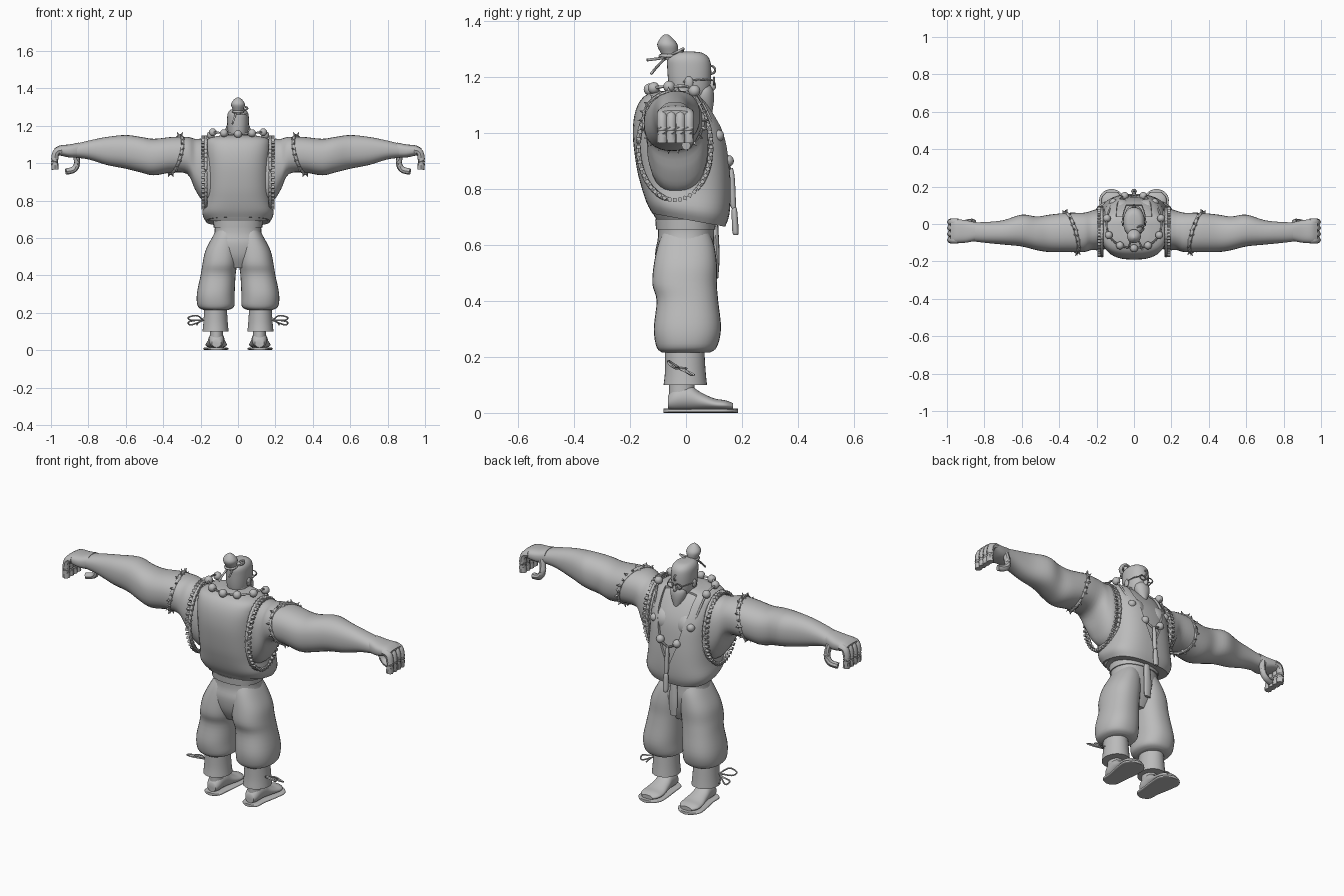
import bpy, bmesh, math
from mathutils import Vector, Matrix

cube = bpy.data.objects.get("Cube")
if cube:
    bpy.data.objects.remove(cube, do_unlink=True)

GREY = (0.5, 0.5, 0.5, 1)
clay = bpy.data.materials.new("plain_grey")
clay.use_nodes = True
clay.diffuse_color = GREY
clay.node_tree.nodes["Principled BSDF"].inputs["Base Color"].default_value = GREY


def finish(bm, name, mirror=False, smooth=True):
    """Turn a bmesh into a named, coloured and optionally mirrored object."""
    bmesh.ops.recalc_face_normals(bm, faces=bm.faces)
    mesh = bpy.data.meshes.new(name)
    bm.to_mesh(mesh)
    bm.free()
    mesh.materials.append(clay)
    obj = bpy.data.objects.new(name, mesh)
    bpy.context.collection.objects.link(obj)
    bpy.ops.object.select_all(action='DESELECT')
    obj.select_set(True)
    bpy.context.view_layer.objects.active = obj
    if smooth:
        bpy.ops.object.shade_smooth_by_angle(angle=math.radians(45))
    if mirror:
        mod = obj.modifiers.new("mirror", 'MIRROR')
        mod.use_mirror_merge = False
    return obj


def spline(points, steps):
    """Catmull-Rom interpolation through tuples of any length."""
    pts = [Vector(p) for p in points]
    out = []
    for i in range(len(pts) - 1):
        a, b, c, d = pts[max(i - 1, 0)], pts[i], pts[i + 1], pts[min(i + 2, len(pts) - 1)]
        for k in range(steps):
            t = k / steps
            out.append(b + (c - a) * (t / 2) + (a * 2 - b * 5 + c * 4 - d) * (t * t / 2)
                       + (b * 3 - a - c * 3 + d) * (t ** 3 / 2))
    return out + [pts[-1]]


def bridge(bm, rings, close=False):
    """Skin a list of equal vertex rings, capping both ends unless closed."""
    count = len(rings[0])
    pairs = list(zip(rings, rings[1:])) + ([(rings[-1], rings[0])] if close else [])
    for low, high in pairs:
        for j in range(count):
            n = (j + 1) % count
            bm.faces.new((low[j], low[n], high[n], high[j]))
    if not close:
        bm.faces.new(rings[0])
        bm.faces.new(rings[-1])


def loft(name, axis, rows, mirror=False, power=2.0, sides=32, steps=4):
    """Rows hold the station on the axis, then min and max of the other two axes."""
    a = "xyz".index(axis)
    b, c = [i for i in range(3) if i != a]
    bm = bmesh.new()
    rings = []
    for at, b0, b1, c0, c1 in spline(rows, steps):
        ring = []
        for j in range(sides):
            co = [0, 0, 0]
            co[a] = at
            for i, low, high, w in ((b, b0, b1, math.cos(math.tau * j / sides)),
                                    (c, c0, c1, math.sin(math.tau * j / sides))):
                w = math.copysign(abs(w) ** (2 / power), w)
                co[i] = (low + high) / 2 + w * (high - low) / 2
            ring.append(bm.verts.new(co))
        rings.append(ring)
    bridge(bm, rings)
    return finish(bm, name, mirror)


def tube(name, points, radius, mirror=False, close=False, steps=5, sides=8):
    """Round cord following a smooth path."""
    path = spline(points + points[:1] if close else points, steps)
    if close:
        path.pop()
    bm = bmesh.new()
    rings = []
    for i, p in enumerate(path):
        last = len(path) - 1
        ahead = path[(i + 1) % len(path)] if close else path[min(i + 1, last)]
        behind = path[i - 1] if close else path[max(i - 1, 0)]
        turn = (ahead - behind).to_track_quat('Z', 'Y')
        rings.append([bm.verts.new(p + turn @ Vector((radius * math.cos(math.tau * j / sides),
                     radius * math.sin(math.tau * j / sides), 0))) for j in range(sides)])
    bridge(bm, rings, close)
    return finish(bm, name, mirror)


def ball(name, centre, size, mirror=False):
    bm = bmesh.new()
    bmesh.ops.create_uvsphere(bm, u_segments=20, v_segments=12, radius=1,
                              matrix=Matrix.Translation(centre) @ Matrix.Diagonal((*size, 1)))
    return finish(bm, name, mirror)


def sym(rows):
    """Expand (z, half width, back, front) rows to full extents."""
    return [(z, -w, w, y0, y1) for z, w, y0, y1 in rows]


# Torso: bare chest inside an open vest
vest_rows = [(.69, .17, -.12, .14), (.73, .19, -.14, .155), (.8, .18, -.16, .16),
             (.9, .175, -.18, .155), (1, .175, -.19, .14), (1.08, .175, -.18, .1),
             (1.13, .16, -.15, .06), (1.15, .08, -.1, .03)]
vest = loft("vest", 'z', sym(vest_rows), power=2.7, sides=48)
for v in vest.data.vertices:
    if v.co.z < .85:
        v.co.z -= .18 * v.co.y * (.85 - v.co.z) / .16
inset = .014
loft("chest", 'z', sym([(z, w - inset, y0 + inset, y1 - inset) for z, w, y0, y1 in vest_rows]),
     power=2.7, sides=48)

# Neckline opening cut out of the vest
bm = bmesh.new()
outline = [(-.1, 1.2), (-.09, 1.05), (-.05, .88), (0, .76), (.05, .88), (.09, 1.05), (.1, 1.2)]
face = bm.faces.new([bm.verts.new((x, .04, z)) for x, z in outline])
move = bmesh.ops.extrude_face_region(bm, geom=[face])["geom"]
bmesh.ops.translate(bm, vec=(0, .3, 0), verts=[g for g in move if isinstance(g, bmesh.types.BMVert)])
cutter = finish(bm, "neckline_cutter", smooth=False)
cutter.hide_render = True
cut = vest.modifiers.new("neckline", 'BOOLEAN')
cut.operation, cut.object, cut.solver = 'DIFFERENCE', cutter, 'EXACT'
bpy.context.view_layer.objects.active = vest
bpy.ops.object.modifier_apply(modifier=cut.name)
bpy.data.objects.remove(cutter, do_unlink=True)
for x in (-.035, .035):
    ball("chest_muscle", (2 * x, .07, .98), (.07, .065, .07))

# Arms from the side of the chest to the wrist
loft("arm", 'x', [(.13, -.13, .07, .77, 1.12), (.19, -.14, .08, .8, 1.13), (.23, -.14, .07, .86, 1.13),
                  (.27, -.15, .06, .94, 1.14), (.35, -.15, .06, .95, 1.14), (.45, -.15, .05, .935, 1.13),
                  (.52, -.14, .04, .95, 1.14), (.6, -.12, .05, .97, 1.15), (.7, -.11, .02, .99, 1.14),
                  (.8, -.1, .01, 1.02, 1.12), (.88, -.09, .01, 1.03, 1.1)], mirror=True, power=2.3)

# Half-closed hands
loft("palm", 'x', [(.85, -.09, .01, 1.03, 1.11), (.9, -.1, .02, 1.03, 1.1), (.95, -.1, .025, 1.04, 1.095),
                   (.98, -.1, .02, 1.04, 1.08)], mirror=True, power=2.6)
for y in (-.085, -.053, -.021, .01):
    tube("finger", [(.94, y, 1.07), (.97, y, 1.06), (.98, y, 1.02), (.978, y, .965)], .019, True)
tube("thumb", [(.87, 0, 1.06), (.86, .01, 1), (.88, .01, .965), (.92, 0, .955)], .017, True)

# Ragged leaf fringe round each upper arm
bm = bmesh.new()
for i in range(22):
    turn = math.tau * i / 22
    out = Vector((0, math.cos(turn), math.sin(turn)))
    y, z = .105 * out.y, .1 * out.z
    lean = (out + Vector((.5 if i % 2 else -.5, 0, 0))).to_track_quat('Z', 'X')
    spot = Vector((.335 - .25 * z + .3 * y, y - .045, z + 1.045))
    bmesh.ops.create_cone(bm, segments=4, radius1=.02, radius2=0, depth=.05, cap_ends=True,
                          matrix=Matrix.Translation(spot) @ lean.to_matrix().to_4x4())
finish(bm, "arm_fringe", mirror=True, smooth=False)
tube("sleeve_band", [(.335 - .025 * math.sin(t) + .03 * math.cos(t), .105 * math.cos(t) - .045,
                      .1 * math.sin(t) + 1.045) for t in (math.tau * i / 12 for i in range(12))],
     .009, True, close=True)

# Stitched armhole edge with square teeth
bm = bmesh.new()
for i in range(44):
    turn = math.tau * i / 44
    spot = Matrix.Translation((.18, .13 * math.cos(turn) - .04, .19 * math.sin(turn) + .95))
    bmesh.ops.create_cube(bm, size=1, matrix=spot @ Matrix.Rotation(-turn, 4, 'X')
                          @ Matrix.Diagonal((.032, .014, .013, 1)))
finish(bm, "armhole_teeth", mirror=True, smooth=False)
tube("armhole_trim", [(.172, .13 * math.cos(t) - .04, .19 * math.sin(t) + .95)
                      for t in (math.tau * i / 16 for i in range(16))], .009, True, close=True)

# Head, neck, beard and face
loft("neck", 'z', sym([(1.06, .07, -.09, .05), (1.12, .055, -.06, .04), (1.18, .05, -.05, .04)]))
loft("head", 'z', sym([(1.11, .035, -.04, .05), (1.14, .05, -.055, .08), (1.18, .056, -.063, .088),
                       (1.23, .058, -.067, .09), (1.265, .055, -.066, .083), (1.285, .04, -.045, .06),
                       (1.29, .015, -.015, .03)]), power=2.2)
loft("beard", 'z', sym([(1.055, .004, .08, .09), (1.08, .022, .055, .095), (1.12, .04, .03, .1),
                        (1.15, .042, .03, .098), (1.17, .03, .04, .088)]))
ball("nose", (0, .094, 1.168), (.011, .014, .018))
ball("ear", (.058, .01, 1.18), (.008, .016, .022), True)
circle = [math.tau * i / 12 for i in range(12)]
tube("lens_rim", [(.024 + .019 * math.cos(t), .1, 1.185 + .013 * math.sin(t)) for t in circle],
     .003, True, close=True, steps=2)
tube("glasses_arm", [(.043, .098, 1.188), (.058, .05, 1.19), (.061, -.01, 1.182)], .003, True)
tube("forehead_curl", [(0, .09 + .014 * math.cos(t), 1.225 + .014 * math.sin(t)) for t in circle],
     .004, close=True, steps=2)

# Top knot and its ribbons
loft("top_knot", 'z', sym([(1.26, .02, -.075, -.035), (1.285, .028, -.09, -.03), (1.315, .037, -.103, -.03),
                           (1.34, .022, -.09, -.05), (1.352, .004, -.077, -.065)]), sides=20)
tube("knot_tie", [(.027 * math.cos(t), -.06 + .032 * math.sin(t), 1.275) for t in circle], .006, close=True)
tube("upper_ribbon", [(.01, -.07, 1.27), (.03, -.1, 1.265), (.045, -.14, 1.26)], .005)
tube("lower_ribbon", [(-.01, -.07, 1.27), (-.02, -.1, 1.24), (-.03, -.125, 1.21)], .005)
tube("ribbon_loop", [(.01, -.02, 1.28), (.04, -.01, 1.3), (.05, -.03, 1.29), (.02, -.05, 1.28)], .005)

# Bead necklace with a hanging pendant
half = [(0, -.13, 1.155), (.075, -.115, 1.16), (.135, -.06, 1.165), (.145, .03, 1.15),
        (.11, .115, .99), (.05, .15, .9)]
tube("necklace_cord", half + [(0, .155, .87)], .005, True)
for i, spot in enumerate(half):
    ball("necklace_bead", spot, [.021] * 3, mirror=i > 0)
loft("upper_pendant", 'z', sym([(.73, .008, .162, .178), (.76, .011, .156, .178), (.84, .011, .153, .174),
                                (.875, .006, .155, .167)]), sides=12)
loft("lower_pendant", 'z', sym([(.635, .01, .17, .186), (.65, .015, .165, .188), (.72, .013, .163, .183),
                                (.735, .006, .166, .178)]), sides=12)

# Baggy trousers
loft("trouser_waist", 'z', sym([(.44, .06, -.07, .06), (.5, .12, -.1, .085), (.57, .15, -.11, .1),
                                (.63, .125, -.1, .1), (.72, .13, -.105, .1)]), power=2.3)
loft("trouser_leg", 'z', [(.215, .05, .185, -.085, .085), (.235, .02, .215, -.105, .11),
                          (.3, .018, .22, -.115, .125), (.4, .013, .2, -.105, .115),
                          (.46, .005, .19, -.12, .11), (.53, 0, .175, -.115, .11),
                          (.6, 0, .14, -.1, .1), (.65, .01, .11, -.08, .08)], mirror=True, power=2.3)
loft("sash", 'z', sym([(.655, .13, -.107, .105), (.69, .132, -.11, .107)]), power=2.3, steps=2)
loft("sash_tail", 'z', sym([(.48, .02, .1, .115), (.56, .025, .1, .12), (.67, .018, .09, .115)]), sides=12)

# Shin wraps and their bows
loft("shin_wrap", 'z', [(.1, .05, .19, -.08, .075), (.15, .055, .185, -.075, .07),
                        (.23, .06, .18, -.075, .065)], mirror=True)
for name, y, z in (("bow_top", -.06, .175), ("bow_bottom", 0, .15)):
    tube(name, [(.185, -.025, .16), (.22, y, z + .01), (.265, y, z), (.25, y + .02, z - .015)],
         .004, True, close=True)
tube("bow_tail", [(.185, -.025, .16), (.21, 0, .15), (.22, .03, .135)], .004, True)

# Feet and sandals
loft("ankle", 'z', [(.04, .078, .152, -.06, .03), (.08, .08, .15, -.06, .03), (.13, .08, .15, -.06, .03)],
     mirror=True)
loft("foot", 'y', [(-.065, .09, .14, .015, .06), (-.04, .077, .153, .01, .09), (.01, .073, .158, .01, .1),
                   (.05, .068, .163, .01, .075), (.1, .06, .172, .01, .052), (.14, .063, .172, .01, .045),
                   (.168, .085, .15, .012, .035)], mirror=True)
loft("sole", 'y', [(-.08, .1, .13, 0, .015), (-.06, .07, .16, 0, .015), (0, .062, .165, 0, .015),
                   (.08, .053, .18, 0, .015), (.14, .053, .185, 0, .015), (.175, .08, .16, 0, .015),
                   (.186, .11, .13, 0, .015)], mirror=True, power=4)
